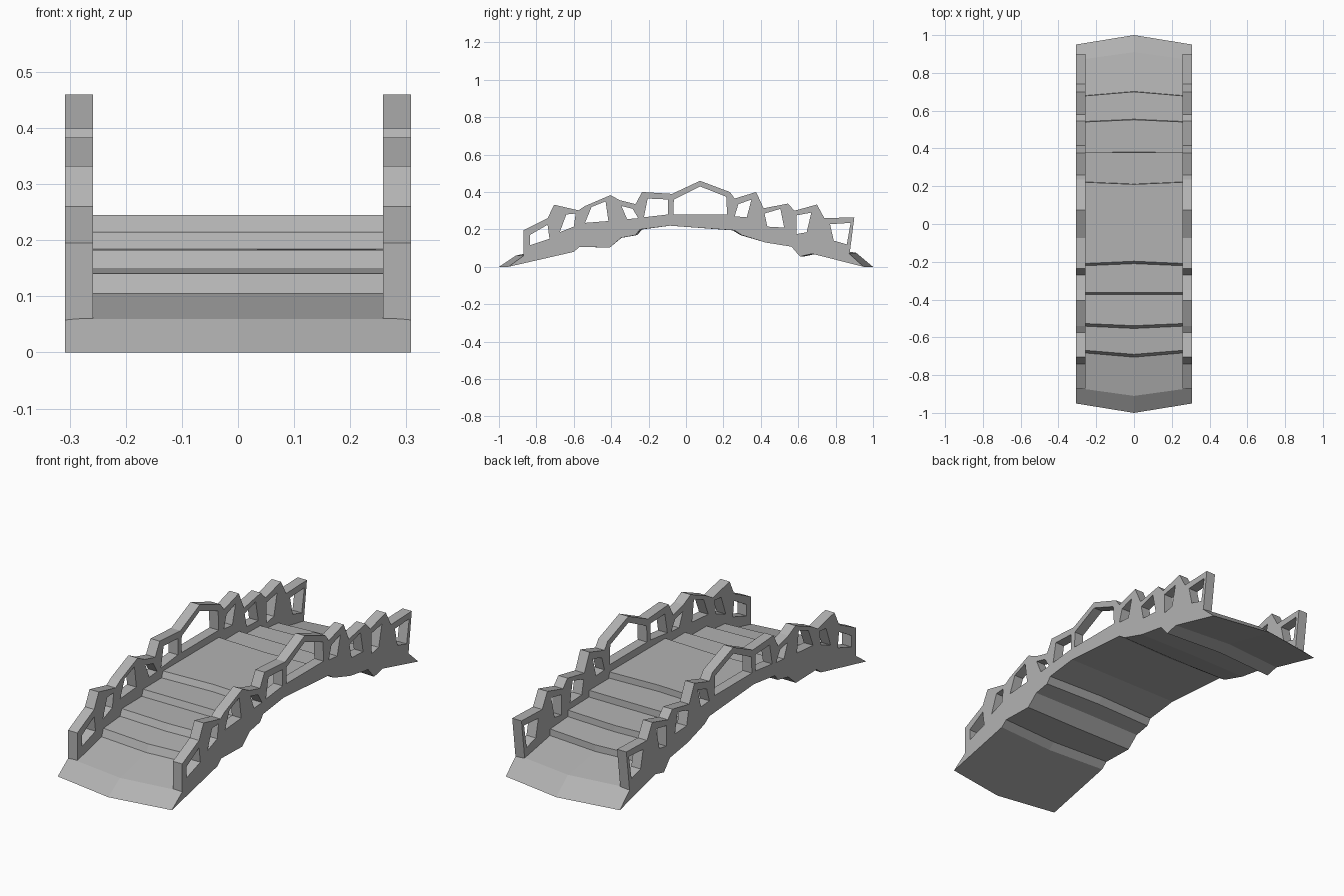
import bpy, bmesh, math

if "Cube" in bpy.data.objects:
    bpy.data.objects.remove(bpy.data.objects["Cube"])

HALF = 0.308      # half width of the bridge
THICK = 0.05      # rail thickness

grey = bpy.data.materials.new("dark_grey")
grey.diffuse_color = (.45, .45, .45, 1)
grey.use_nodes = True
grey.node_tree.nodes["Principled BSDF"].inputs["Base Color"].default_value = grey.diffuse_color

# Deck section on the centre line, as (y, z)
deck_top = [(-1, 0), (-.91, .06), (-.705, .105), (-.69, .141), (-.553, .151), (-.538, .183),
            (-.373, .184), (-.362, .215), (-.21, .216), (-.197, .245),
            (.21, .245), (.212, .215), (.378, .215), (.38, .183), (.552, .18),
            (.555, .15), (.70, .141), (.702, .11), (.91, .075), (1, 0)]
deck_under = [(.70, .07), (.63, .055), (.58, .108), (.43, .13), (.29, .17), (.25, .195),
              (-.085, .22), (-.235, .20), (-.26, .17), (-.345, .155), (-.41, .103),
              (-.585, .107), (-.62, .08)]


def bow(y, t):
    """Bend the cross lines of the deck into a shallow chevron."""
    if abs(y) < .1:
        return y
    return y + math.copysign(1, y) * (.03 - .08 * abs(y)) * t


# Stepped, arched deck
def make_deck():
    bm = bmesh.new()
    section = deck_top + deck_under
    rings = [[bm.verts.new((x, bow(y, abs(x) / HALF), z)) for y, z in section]
             for x in (-HALF, 0, HALF)]
    n = len(section)
    for a, b in zip(rings, rings[1:]):
        for i in range(n):
            j = (i + 1) % n
            bm.faces.new((a[i], a[j], b[j], b[i]))
    bm.faces.new(rings[0])
    bm.faces.new(rings[-1][::-1])
    bmesh.ops.recalc_face_normals(bm, faces=bm.faces)
    mesh = bpy.data.meshes.new("deck")
    bm.to_mesh(mesh)
    bm.free()
    mesh.materials.append(grey)
    bpy.context.collection.objects.link(bpy.data.objects.new("deck", mesh))


# Jagged rail outline and its openings, as (y, z)
rail_top = [(-.87, .195), (-.74, .26), (-.705, .332), (-.575, .302), (-.54, .325), (-.405, .383),
            (-.35, .355), (-.27, .335), (-.235, .40), (-.075, .39), (.075, .46), (.235, .40),
            (.26, .365), (.375, .40), (.415, .313), (.545, .338), (.58, .30), (.70, .333),
            (.74, .26), (.90, .265), (.875, .07)]
openings = [
    [(-.835, .115), (-.835, .17), (-.74, .225), (-.73, .15)],
    [(-.675, .185), (-.64, .28), (-.59, .285), (-.60, .215)],
    [(-.54, .235), (-.505, .32), (-.43, .35), (-.415, .245)],
    [(-.315, .255), (-.345, .325), (-.285, .31), (-.255, .26)],
    [(-.225, .265), (-.205, .365), (-.095, .36), (-.095, .28)],
    [(-.068, .28), (-.065, .36), (.075, .43), (.215, .375), (.22, .28)],
    [(.26, .27), (.28, .335), (.35, .36), (.325, .265)],
    [(.435, .215), (.42, .285), (.505, .31), (.525, .21)],
    [(.59, .175), (.59, .275), (.67, .29), (.645, .185)],
    [(.79, .14), (.77, .228), (.88, .235), (.86, .12)],
]


def make_rail(name, x):
    # foot of the rail sits just inside the deck surface
    foot = [(bow(y, 1), z - .012) for y, z in deck_top if -.86 < y < .88]
    curve = bpy.data.curves.new(name, 'CURVE')
    curve.dimensions = '2D'
    curve.fill_mode = 'BOTH'
    curve.extrude = THICK / 2
    for loop in [[(-.87, .055)] + rail_top + foot[::-1]] + openings:
        s = curve.splines.new('POLY')
        s.points.add(len(loop) - 1)
        for p, (y, z) in zip(s.points, loop):
            p.co = (y, z, 0, 1)
        s.use_cyclic_u = True
    temp = bpy.data.objects.new(name + "_outline", curve)
    bpy.context.collection.objects.link(temp)
    deps = bpy.context.evaluated_depsgraph_get()
    mesh = bpy.data.meshes.new_from_object(temp.evaluated_get(deps))
    bpy.data.objects.remove(temp)
    mesh.materials.clear()
    mesh.materials.append(grey)
    for p in mesh.polygons:
        p.use_smooth = False
        p.material_index = 0
    rail = bpy.data.objects.new(name, mesh)
    rail.rotation_euler = (math.pi / 2, 0, math.pi / 2)
    rail.location.x = x
    bpy.context.collection.objects.link(rail)


make_deck()
for name, side in (("left_rail", -1), ("right_rail", 1)):
    make_rail(name, side * (HALF - THICK / 2))
